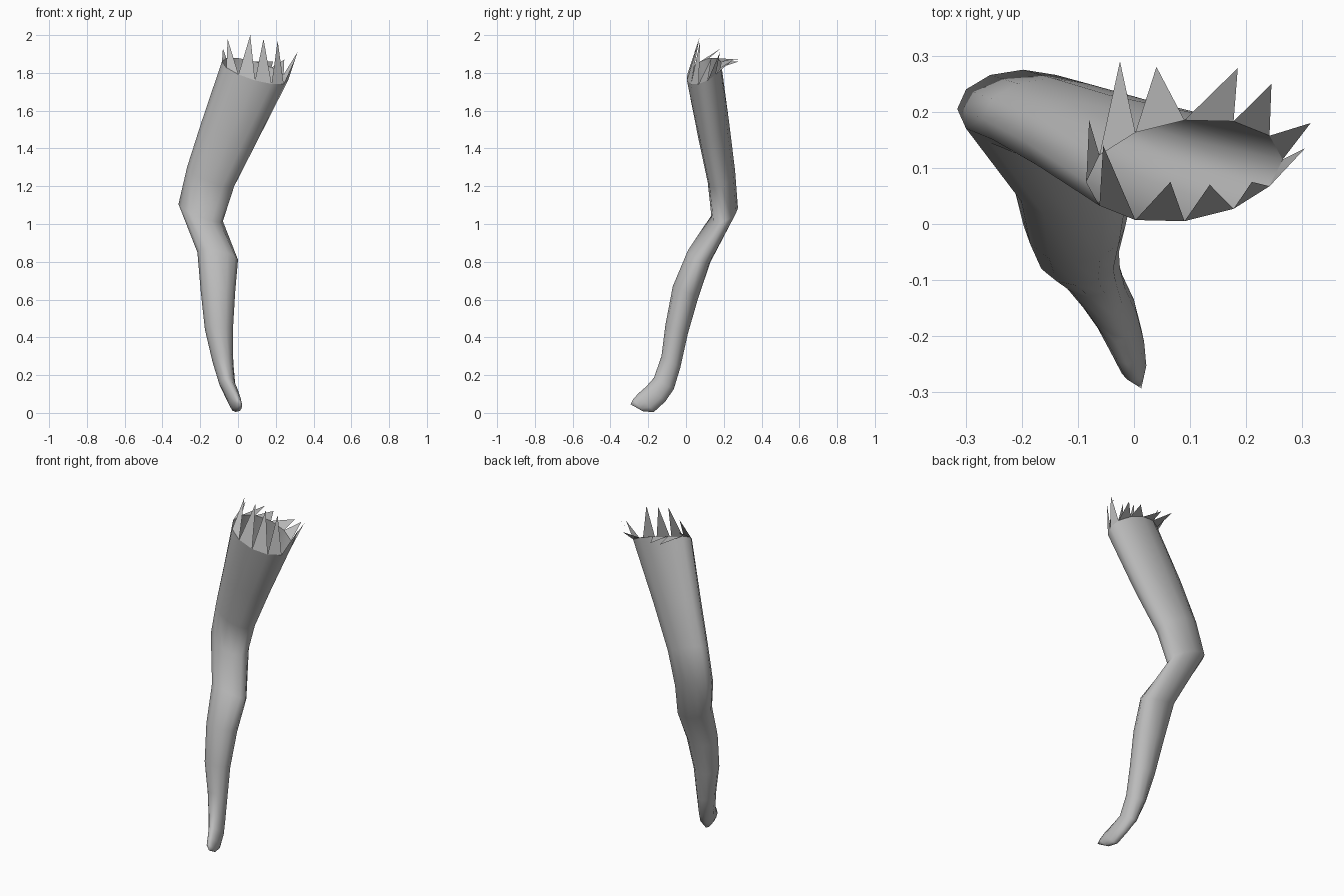
import bpy, bmesh
from math import cos, sin, tau, radians

cube = bpy.data.objects.get("Cube")
if cube:
    bpy.data.objects.remove(cube)

SIDES = 12

# Single flat colour
grey = bpy.data.materials.new("plain_grey")
grey.use_nodes = True
grey.diffuse_color = (0.5, 0.5, 0.5, 1)
grey.node_tree.nodes["Principled BSDF"].inputs["Base Color"].default_value = (0.5, 0.5, 0.5, 1)


def finish(name, bm, smooth):
    mesh = bpy.data.meshes.new(name)
    bm.to_mesh(mesh)
    bm.free()
    mesh.materials.append(grey)
    obj = bpy.data.objects.new(name, mesh)
    bpy.context.collection.objects.link(obj)
    if smooth:
        bpy.ops.object.select_all(action='DESELECT')
        obj.select_set(True)
        bpy.context.view_layer.objects.active = obj
        bpy.ops.object.shade_smooth_by_angle(angle=radians(60))
    return obj


def ring(x0, x1, y0, y1, z, rise_x, rise_y, skew=0):
    """Tilted oval cross-section, counted from +x towards +y."""
    points = []
    for i in range(SIDES):
        c, s = cos(tau * i / SIDES), sin(tau * i / SIDES)
        points.append(((x0 + x1) / 2 + c * (x1 - x0) / 2,
                       (y0 + y1) / 2 + s * (y1 - y0) / 2 + c * skew,
                       z + c * rise_x + s * rise_y))
    return points


# Limb cross-sections: x range, y range, height, tilt along x and y, skew
sections = [
    (-.085, .265, .005, .185, 1.81, -.05, .05, .02),
    (-.195, .105, .065, .23, 1.49, -.045, .035),
    (-.27, -.02, .115, .26, 1.25, -.05, .03),
    (-.315, -.08, .135, .275, 1.06, -.045, .025),
    (-.215, 0, .01, .13, .83, -.02, -.03),
    (-.197, -.015, -.07, .065, .64, 0, -.03),
    (-.175, -.027, -.11, .01, .44, 0, -.02),
    (-.135, -.025, -.13, -.03, .27, 0, -.03),
    (-.1, -.015, -.17, -.065, .155, 0, -.03),
    (-.07, .005, -.21, -.11, .1, 0, -.04),
    (-.045, .018, -.25, -.17, .055, 0, -.05),
    (-.025, .022, -.28, -.225, .04, 0, -.033),
]

# Bent limb, open at the torn top and closed at the tip
bm = bmesh.new()
rings = [[bm.verts.new(p) for p in ring(*s)] for s in sections]
for upper, lower in zip(rings, rings[1:]):
    for i in range(SIDES):
        j = (i + 1) % SIDES
        bm.faces.new((upper[i], lower[i], lower[j], upper[j]))
tip = bm.verts.new((.013, -.293, .045))
for i in range(SIDES):
    bm.faces.new((rings[-1][i], tip, rings[-1][(i + 1) % SIDES]))
finish("bent_limb", bm, True)

# Torn spikes, one on each rim edge; None leaves a gap
spike_tips = [
    (.315, .18, 1.91), (.245, .25, 1.87), (.185, .278, 1.86), (.04, .28, 1.87),
    (-.025, .29, 1.88), (-.08, .185, 1.93), None, (-.055, .14, 1.98),
    (.065, .075, 2), (.135, .07, 1.98), (.21, .075, 1.97), (.305, .135, 1.88),
]
rim = ring(*sections[0])
bm = bmesh.new()
for i, point in enumerate(spike_tips):
    if point:
        corners = (rim[i], rim[(i + 1) % SIDES], point)
        bm.faces.new([bm.verts.new(p) for p in corners])
finish("torn_spikes", bm, False)
